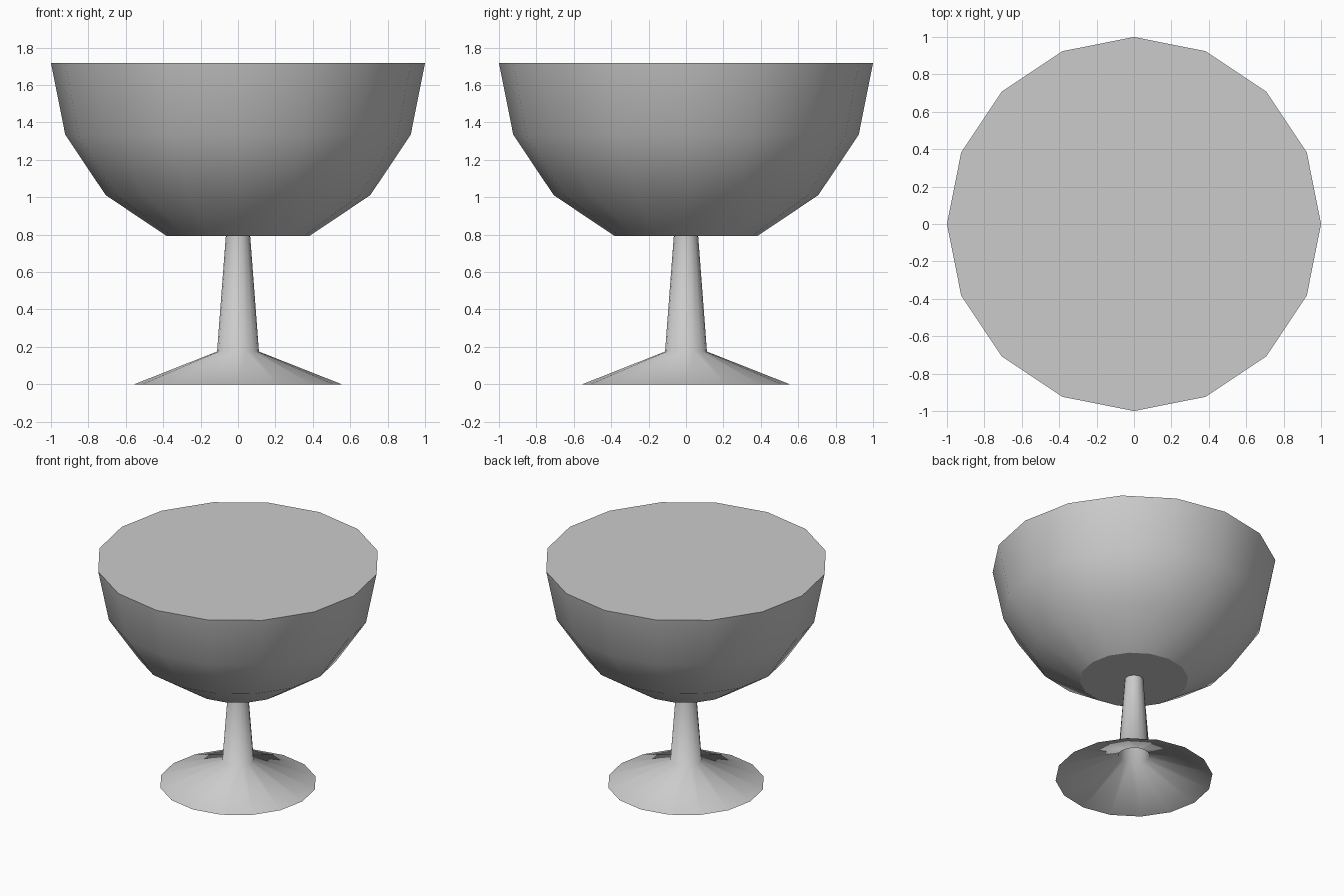
import bpy
import bmesh
import math

if "Cube" in bpy.data.objects:
    bpy.data.objects.remove(bpy.data.objects["Cube"])

SIDES = 16

grey = bpy.data.materials.new("light grey")
grey.diffuse_color = (0.6, 0.6, 0.6, 1.0)
grey.use_nodes = True
grey.node_tree.nodes["Principled BSDF"].inputs["Base Color"].default_value = grey.diffuse_color


def lathe(name, profile, capped, smooth_angle):
    """Revolve (radius, height) points, listed bottom to top, around z."""
    bm = bmesh.new()
    rings = []
    for r, z in profile:
        rings.append([bm.verts.new((r * math.cos(math.tau * i / SIDES),
                                    r * math.sin(math.tau * i / SIDES), z))
                      for i in range(SIDES)])
    for low, high in zip(rings, rings[1:]):
        for i in range(SIDES):
            j = (i + 1) % SIDES
            bm.faces.new((low[i], low[j], high[j], high[i]))
    if capped:
        bm.faces.new(rings[0][::-1])
        bm.faces.new(rings[-1])
    mesh = bpy.data.meshes.new(name)
    bm.to_mesh(mesh)
    bm.free()
    mesh.materials.append(grey)
    obj = bpy.data.objects.new(name, mesh)
    bpy.context.collection.objects.link(obj)
    bpy.ops.object.select_all(action='DESELECT')
    obj.select_set(True)
    bpy.context.view_layer.objects.active = obj
    bpy.ops.object.shade_smooth_by_angle(angle=math.radians(smooth_angle))
    return obj


# Bowl: lower half of a faceted sphere, flat on top and bottom
RIM_Z = 1.718
steps = [math.radians(a) for a in (67.5, 45, 22.5, 0)]
lathe("bowl", [(math.cos(a), RIM_Z - math.sin(a)) for a in steps], True, 30)

# Stem flaring into a hollow foot, open underneath
lathe("stem_and_foot", [(0.555, 0.0), (0.112, 0.175), (0.065, 0.795)], False, 80)
